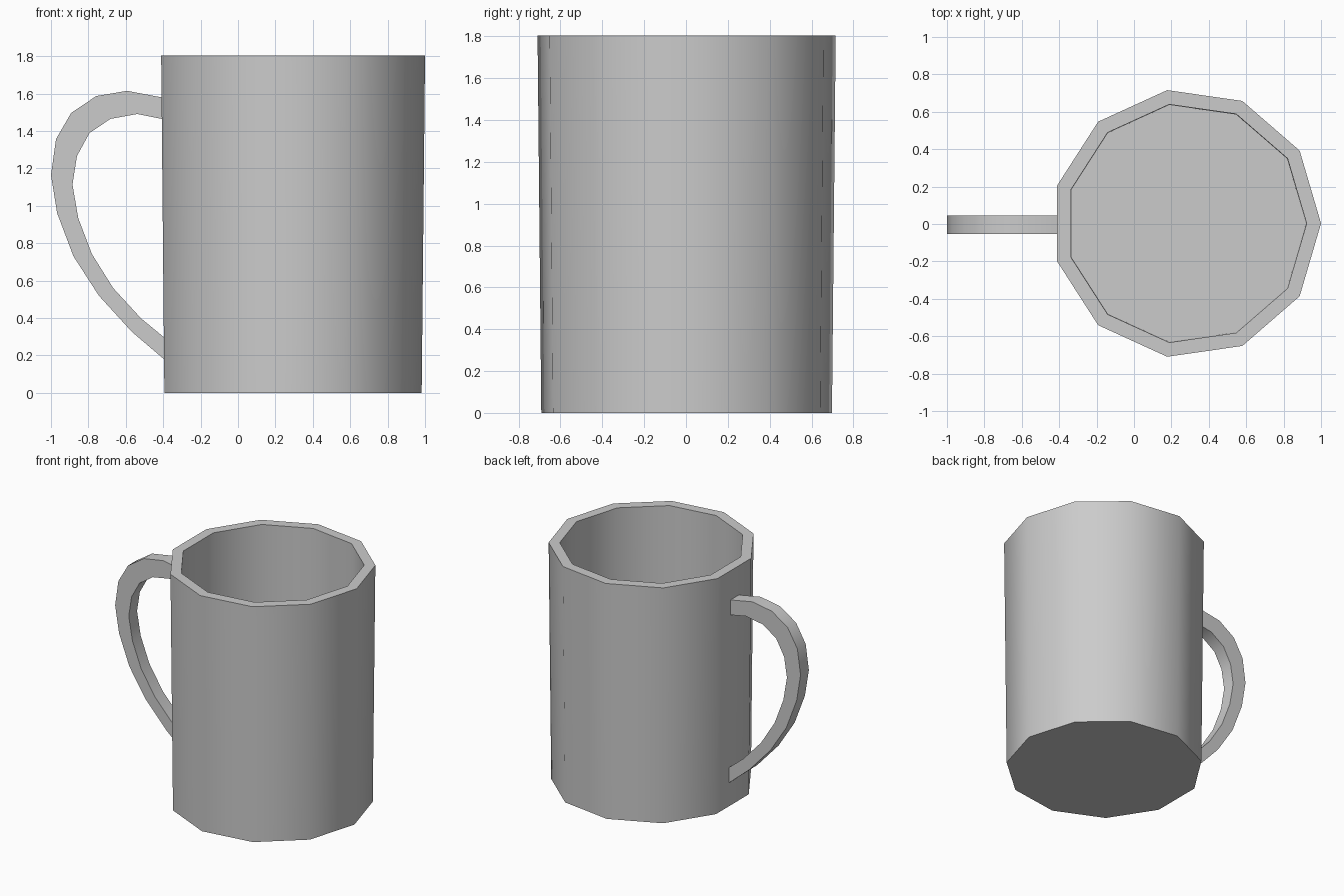
import bpy, bmesh, math

if "Cube" in bpy.data.objects:
    bpy.data.objects.remove(bpy.data.objects["Cube"])

SIDES = 11
CX, CY = 0.28, 0.003


def finish(name, bm):
    """Turn a bmesh into a named object, smooth with sharp corners."""
    bmesh.ops.recalc_face_normals(bm, faces=bm.faces)
    mesh = bpy.data.meshes.new(name)
    bm.to_mesh(mesh)
    bm.free()
    ob = bpy.data.objects.new(name, mesh)
    bpy.context.collection.objects.link(ob)
    bpy.ops.object.select_all(action='DESELECT')
    ob.select_set(True)
    bpy.context.view_layer.objects.active = ob
    bpy.ops.object.shade_smooth_by_angle(angle=math.radians(35))
    return ob


# Cup: rings from the underside, up the outer wall, over the rim, down to the floor
bm = bmesh.new()
rings = []
for radius, z in [(0.702, 0), (0.72, 1.805), (0.643, 1.805), (0.64, 0.08)]:
    rings.append([bm.verts.new((CX + radius * math.cos(math.tau * i / SIDES),
                                CY + radius * math.sin(math.tau * i / SIDES), z))
                  for i in range(SIDES)])
for a, b in zip(rings, rings[1:]):
    for i in range(SIDES):
        j = (i + 1) % SIDES
        bm.faces.new((a[i], a[j], b[j], b[i]))
bm.faces.new(rings[0])
bm.faces.new(rings[-1])
finish("cup_body", bm)

# Handle: square bar following matching outer and inner outlines in x, z
outer = [(-0.408, 1.58), (-0.593, 1.615), (-0.758, 1.587), (-0.892, 1.497),
         (-0.973, 1.357), (-1.0, 1.165), (-0.967, 0.961), (-0.88, 0.731),
         (-0.744, 0.52), (-0.567, 0.326), (-0.393, 0.178)]
inner = [(-0.407, 1.465), (-0.539, 1.491), (-0.682, 1.465), (-0.794, 1.389),
         (-0.861, 1.267), (-0.885, 1.114), (-0.854, 0.934), (-0.781, 0.742),
         (-0.667, 0.56), (-0.518, 0.398), (-0.394, 0.296)]
bm = bmesh.new()
sections = [[bm.verts.new((x, y, z)) for (x, z), y in
             ((o, -0.054), (o, 0.046), (n, 0.046), (n, -0.054))]
            for o, n in zip(outer, inner)]
for a, b in zip(sections, sections[1:]):
    for i in range(4):
        j = (i + 1) % 4
        bm.faces.new((a[i], a[j], b[j], b[i]))
bm.faces.new(sections[0])
bm.faces.new(sections[-1])
finish("handle", bm)
